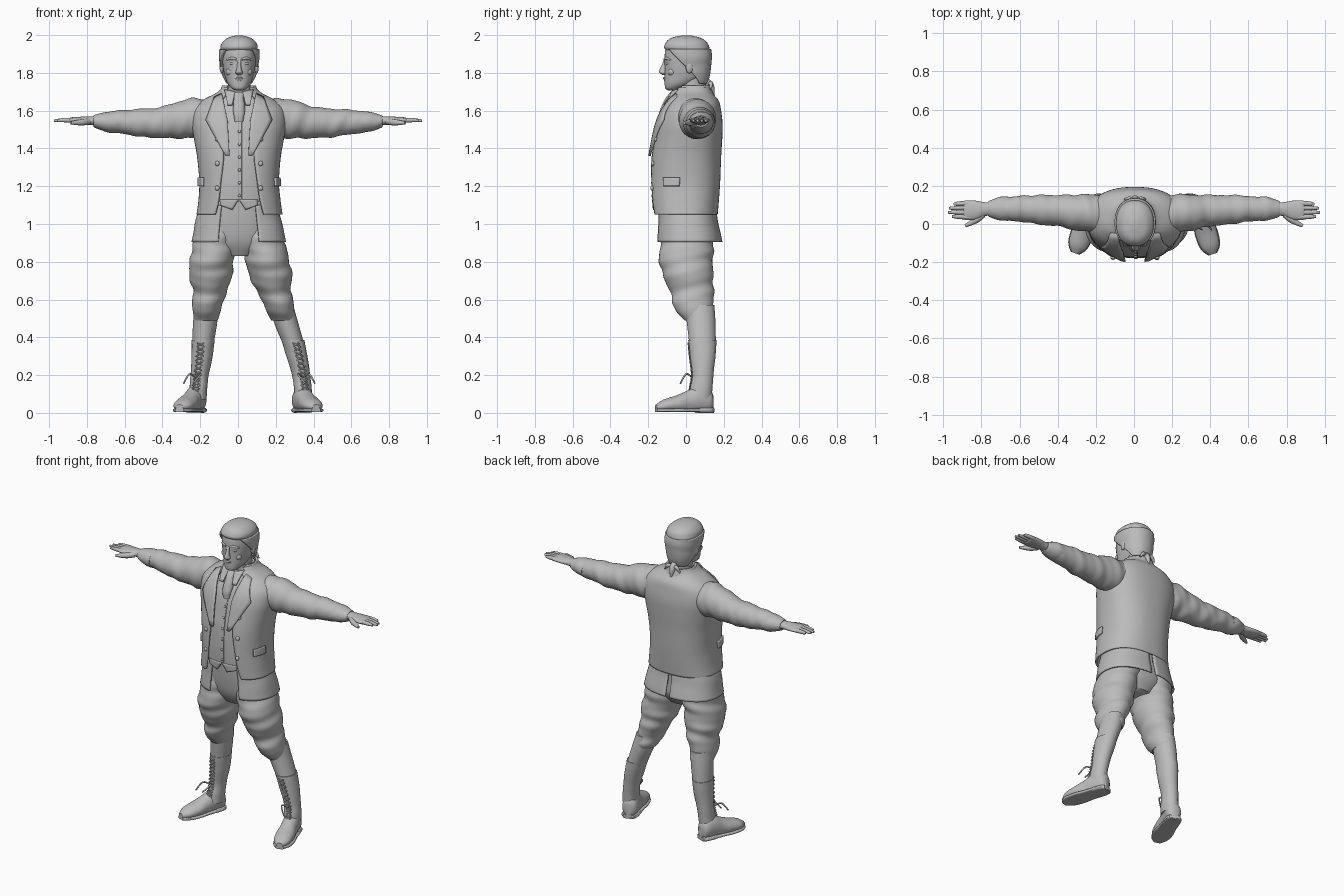
import bpy, bmesh, math
from mathutils import Vector

cube = bpy.data.objects.get("Cube")
if cube:
    bpy.data.objects.remove(cube, do_unlink=True)

clay = bpy.data.materials.new("clay_grey")
clay.use_nodes = True
CLAY_COLOUR = (0.5, 0.5, 0.5, 1)
clay.diffuse_color = CLAY_COLOUR
clay.node_tree.nodes["Principled BSDF"].inputs["Base Color"].default_value = CLAY_COLOUR


def finish(name, bm, thick=0):
    bmesh.ops.recalc_face_normals(bm, faces=bm.faces)
    mesh = bpy.data.meshes.new(name)
    bm.to_mesh(mesh)
    bm.free()
    mesh.materials.append(clay)
    ob = bpy.data.objects.new(name, mesh)
    bpy.context.collection.objects.link(ob)
    if thick:
        mod = ob.modifiers.new("thickness", 'SOLIDIFY')
        mod.thickness = thick
        mod.offset = 0
    return ob


def spline(rows, sub):
    """Smooth interpolation through rows of numbers."""
    out = []
    for i in range(len(rows) - 1):
        a, b, c, d = rows[max(i - 1, 0)], rows[i], rows[i + 1], rows[min(i + 2, len(rows) - 1)]
        for k in range(sub):
            t = k / sub
            out.append([q + t * ((r - p) / 2 + t * ((2 * p - 5 * q + 4 * r - s) / 2
                        + t * (3 * q - p - 3 * r + s) / 2)) for p, q, r, s in zip(a, b, c, d)])
    return out + [list(rows[-1])]


def loft(name, rings, axis='Z', power=2, start=None, end=None, thick=0,
         fold=0, freq=50, floor=None, sub=5, n=40):
    """Skin rings (along, a, b, radius_a, radius_b[, opening angle])."""
    bm = bmesh.new()
    rows = []
    for r in spline(rings, sub):
        c, a, b, ra, rb = r[:5]
        t0 = r[5] if len(r) > 5 else 0
        t1 = 360 - t0
        t0, t1 = (t0 if start is None else start), (t1 if end is None else end)
        closed = t1 - t0 >= 360
        row = []
        for k in range(n):
            t = math.radians(t0 + (t1 - t0) * k / (n if closed else n - 1))
            u, v = [math.copysign(abs(w) ** (2 / power), w) for w in (math.sin(t), -math.cos(t))]
            m = 1 + fold * (math.sin(c * freq + 2 * math.sin(t + c * 3)) + 0.5 * math.sin(c * freq * 1.7 + 3 * math.cos(t)))
            p, q = a + u * ra * m, b + v * rb * m
            co = {'X': (c, p, q), 'Y': (p, c, q), 'Z': (p, q, c)}[axis]
            if floor is not None:
                co = (co[0], co[1], max(co[2], floor))
            row.append(bm.verts.new(co))
        rows.append(row)
    for lo, hi in zip(rows, rows[1:]):
        for k in range(n if closed else n - 1):
            j = (k + 1) % n
            bm.faces.new((lo[k], lo[j], hi[j], hi[k]))
    if closed:
        bm.faces.new(rows[0])
        bm.faces.new(rows[-1])
    return finish(name, bm, thick)


def tube(name, points, radii):
    """Round tapering tube through points."""
    cu = bpy.data.curves.new(name, 'CURVE')
    cu.dimensions, cu.bevel_depth, cu.bevel_resolution, cu.use_fill_caps = '3D', 1, 3, True
    rows = spline([(*p, r) for p, r in zip(points, radii)], 4)
    sp = cu.splines.new('POLY')
    sp.points.add(len(rows) - 1)
    for pt, r in zip(sp.points, rows):
        pt.co, pt.radius = (*r[:3], 1), r[3]
    cu.materials.append(clay)
    ob = bpy.data.objects.new(name, cu)
    bpy.context.collection.objects.link(ob)
    return ob


def ball(name, loc, scale):
    bm = bmesh.new()
    bmesh.ops.create_uvsphere(bm, u_segments=16, v_segments=10, radius=1)
    for v in bm.verts:
        v.co = Vector([c * s + l for c, s, l in zip(v.co, scale, loc)])
    return finish(name, bm)


# Torso clothing
E = 2.4
COAT = [(1.05, .008, -.01, .222, .172, 31), (1.12, .008, -.01, .212, .178, 27),
        (1.22, .006, -.008, .205, .183, 24), (1.35, .005, -.002, .215, .182, 18),
        (1.45, .005, .01, .232, .176, 18), (1.53, .005, .02, .245, .168, 20),
        (1.6, .005, .03, .238, .15, 22), (1.65, .005, .04, .19, .128, 25),
        (1.69, .005, .035, .115, .1, 30), (1.72, .005, .035, .085, .088, 40)]
FINE = spline(COAT, 8)


def coat_at(z, grow=0):
    r = min(FINE, key=lambda row: abs(row[0] - z))
    return (z, r[1], r[2], r[3] + grow, r[4] + grow)


def front(x, z, off):
    """Point on the front of the coat."""
    lo = max([r for r in FINE if r[0] <= z] or FINE[:1], key=lambda r: r[0])
    hi = min([r for r in FINE if r[0] > z] or FINE[-1:], key=lambda r: r[0])
    t = (z - lo[0]) / max(hi[0] - lo[0], 1e-6)
    _, cx, cy, rx, ry, _ = [a + (b - a) * t for a, b in zip(lo, hi)]
    k = min(abs((x - cx) / rx), .98)
    return (x, cy - ry * (1 - k ** E) ** (1 / E) - off, z)


def patch(name, inner, outer, off, thick=.01):
    """Cloth piece between two (x, z) edges laid on the chest."""
    bm = bmesh.new()
    rows = []
    for a, b in zip(*[[(p[0] + (q[0] - p[0]) * k / 5, p[1] + (q[1] - p[1]) * k / 5)
                       for p, q in zip(e, e[1:]) for k in range(6)] for e in (inner, outer)]):
        rows.append([bm.verts.new(front(a[0] + (b[0] - a[0]) * k / 5, a[1] + (b[1] - a[1]) * k / 5, off))
                     for k in range(6)])
    for lo, hi in zip(rows, rows[1:]):
        for k in range(5):
            bm.faces.new((lo[k], lo[k + 1], hi[k + 1], hi[k]))
    bmesh.ops.remove_doubles(bm, verts=bm.verts, dist=1e-5)
    finish(name, bm, thick)


loft("outer_coat", COAT, power=E, thick=.012, n=64)
loft("waistcoat", [(max(z, 1.1), x, y, rx - .014, ry - .014) for z, x, y, rx, ry, _ in COAT[1:]], power=E)
loft("coat_collar", [(1.65, .005, .04, .125, .115, 42), (1.69, .005, .04, .1, .098, 38),
                     (1.73, .005, .04, .083, .085, 48)], thick=.014)
for end, name in ((178, "left_coat_skirt"), (338, "right_coat_skirt")):
    loft(name, [(.905, .003, .015, .245, .172), (1, .003, .008, .226, .16), (1.1, .003, 0, .2, .15)],
         power=E, start=end - 156, end=end, thick=.01, fold=.006, freq=30)
loft("trouser_seat", [(.83, .005, .01, .08, .09), (.9, .005, .01, .16, .13), (1, .005, 0, .185, .14),
                      (1.13, .005, 0, .18, .15)], power=E)
for s, side in ((1, "left"), (-1, "right")):
    mirror = lambda pts: [(x * s + .005, z) for x, z in pts]
    patch(side + "_lapel", mirror([(.09, 1.69), (.06, 1.55), (.05, 1.36)]),
          mirror([(.13, 1.67), (.175, 1.55), (.07, 1.36)]), .014)
    patch(side + "_shirt_collar", mirror([(.02, 1.7), (.035, 1.63)]), mirror([(.075, 1.71), (.06, 1.63)]), .014)
    patch(side + "_waistcoat_point", mirror([(0, 1.13), (.035, 1.075)]), mirror([(.1, 1.13), (.1, 1.1)]), -.014)
    for z in (1.19, 1.32, 1.45):
        ball(side + "_coat_button", front(s * .115 + .005, z, .008), (.013, .01, .013))
    loft(side + "_pocket_flap", [coat_at(1.2, .012), coat_at(1.245, .01)], power=E,
         start=180 - s * 121 if s > 0 else 275, end=85 if s > 0 else 301, thick=.01, n=10)
for k in range(6):
    ball("waistcoat_button", front(.008, 1.15 + k * .068, -.012), (.008, .006, .008))
tube("waistcoat_seam", [front(.018, z, -.013) for z in (1.12, 1.25, 1.4, 1.55)], [.003] * 4)
loft("cravat", [(1.54, .005, -.13, .02, .015), (1.6, .005, -.115, .032, .024),
                (1.66, .005, -.085, .026, .026), (1.7, .005, -.06, .035, .02)], fold=.05, freq=70)
loft("neckcloth", [(1.64, .005, .03, .085, .085), (1.7, .005, .022, .07, .078), (1.725, .005, .02, .066, .075)],
     fold=.02, freq=90)

# Head
HX = .006
loft("neck", [(1.66, HX, .03, .062, .07), (1.74, HX, .03, .06, .068), (1.8, HX, .03, .06, .07)])
loft("head", [(1.708, HX, -.075, .02, .022), (1.718, HX, -.065, .04, .045), (1.745, HX, -.035, .062, .078),
              (1.785, HX, -.008, .076, .105), (1.83, HX, 0, .085, .113), (1.88, HX, .003, .09, .117),
              (1.93, HX, .005, .087, .112), (1.965, HX, .005, .07, .09), (1.988, HX, .003, .025, .035)], power=2.2)
loft("hair_back", [(1.745, HX, .035, .068, .07, 118), (1.79, HX, .02, .085, .1, 100), (1.84, HX, .012, .094, .115, 82),
                   (1.885, HX, .009, .101, .121, 62), (1.925, HX, .006, .1, .121, 42)],
     thick=.014, fold=.006, freq=60, power=2.2)
loft("hair_top", [(1.915, HX, .012, .097, .112), (1.935, HX, .004, .099, .12), (1.96, HX, .002, .09, .11),
                  (1.985, HX, 0, .062, .078), (1.998, HX, .002, .018, .025)], power=2.2, fold=.008, freq=80)
loft("nose", [(1.788, HX, -.112, .008, .01), (1.8, HX, -.12, .02, .02), (1.815, HX, -.12, .015, .021),
              (1.845, HX, -.113, .01, .014), (1.875, HX, -.108, .012, .008)], n=20)
tube("upper_lip", [(HX + x, y, 1.772) for x, y in ((-.028, -.1), (0, -.116), (.028, -.1))], [.004, .006, .004])
tube("lower_lip", [(HX + x, y, 1.762) for x, y in ((-.024, -.096), (0, -.11), (.024, -.096))], [.004, .007, .004])
ball("chin", (HX, -.09, 1.727), (.024, .022, .016))
for s, side in ((1, "left"), (-1, "right")):
    ball(side + "_eye", (HX + s * .036, -.098, 1.85), (.015, .01, .008))
    ball(side + "_cheek", (HX + s * .046, -.074, 1.805), (.024, .022, .022))
    tube(side + "_brow", [(HX + s * x, y, z) for x, y, z in ((.015, -.113, 1.872), (.04, -.103, 1.877), (.066, -.08, 1.868))],
         [.006, .008, .004])
    ball(side + "_ear", (HX + s * .092, .018, 1.832), (.012, .02, .035))
    tube(side + "_hair_ribbon", [(HX, .115, 1.735), (HX + s * .03, .132, 1.745), (HX + s * .055, .13, 1.715)], [.006, .012, .004])
tube("hair_tail", [(HX, .1, 1.76), (HX, .13, 1.73), (HX, .145, 1.68)], [.02, .02, .006])

# Sleeves and hands
ARM = [(.14, .05, 1.55, .1, .1), (.22, .055, 1.56, .1, .106), (.3, .06, 1.553, .094, .1), (.4, .07, 1.538, .082, .083),
       (.5, .075, 1.535, .077, .075), (.6, .08, 1.54, .067, .064), (.68, .08, 1.54, .06, .055), (.71, .08, 1.54, .057, .048)]
CUFF = [(.66, .08, 1.54, .064, .054), (.7, .08, 1.541, .062, .052), (.75, .08, 1.543, .046, .037), (.765, .08, 1.544, .038, .03)]
PALM = [(.72, .08, 1.545, .035, .027), (.78, .078, 1.547, .036, .023), (.83, .073, 1.548, .049, .02),
        (.88, .072, 1.549, .052, .016), (.895, .072, 1.549, .046, .01)]
for s, side in ((1, "left"), (-1, "right")):
    for part, rings, fold in (("sleeve", ARM, .03), ("cuff", CUFF, .015), ("palm", PALM, 0)):
        loft(f"{side}_{part}", [(r[0] * s, *r[1:]) for r in rings], axis='X', fold=fold, sub=8)
    for k, tip in enumerate((.955, .975, .97, .945)):
        y = .036 + k * .024
        tube(side + "_finger", [(s * .86, y, 1.549), (s * .92, y * .95 + .004, 1.55), (s * tip, y * .9 + .007, 1.547)],
             [.013, .012, .007])
    tube(side + "_thumb", [(s * .79, .05, 1.543), (s * .83, .02, 1.538), (s * .885, -.01, 1.535)], [.016, .017, .008])

# Breeches, stockings and boots: the two legs stand differently, so each has its own centre line
LEG = [(1.1, -.09, .1, 0, .1, .13), (.95, -.11, .12, .01, .115, .138), (.83, -.135, .15, 0, .116, .143),
       (.73, -.145, .172, .01, .114, .133), (.65, -.147, .188, .03, .092, .117), (.58, -.162, .215, .038, .08, .108),
       (.53, -.166, .226, .052, .074, .098), (.49, -.17, .238, .07, .06, .08)]
SHIN = [(.57, -.168, .232, .07, .06, .08), (.48, -.174, .254, .08, .064, .076), (.36, -.186, .296, .088, .056, .07)]
BOOT = [(.385, -.185, .29, .087, .061, .075), (.3, -.19, .312, .088, .056, .068), (.2, -.203, .334, .088, .048, .057),
        (.13, -.21, .343, .08, .047, .06), (.07, -.213, .345, .075, .046, .062)]
FOOT = [(0, 0, .06, .02, .04), (-.02, 0, .065, .045, .063), (-.08, 0, .07, .05, .075), (-.14, 0, .055, .051, .062),
        (-.2, 0, .046, .057, .046), (-.27, 0, .038, .049, .032), (-.312, 0, .03, .02, .014)]
for col, side, s, heel, turn in ((2, "left", 1, .322, 17), (1, "right", -1, -.203, -20)):
    pick = lambda rows: [(r[0], r[col], *r[3:]) for r in rows]
    loft(side + "_breeches", pick(LEG), fold=.028, freq=55, sub=8)
    loft(side + "_stocking", pick(SHIN))
    loft(side + "_boot_shaft", pick(BOOT), fold=.008)
    shoe = [loft(side + "_boot_foot", FOOT, axis='Y', floor=.02),
            loft(side + "_sole", [(y, x, .014, w + .004, .01) for y, x, z, w, h in FOOT], axis='Y', power=4),
            loft(side + "_heel", [(-.002, 0, .014, .035, .014), (-.03, 0, .014, .047, .014), (-.085, 0, .014, .05, .014)],
                 axis='Y', power=5)]
    for ob in shoe:
        ob.location = (heel, .14, 0)
        ob.rotation_euler.z = math.radians(turn)
    # crossed laces up the front of the shaft
    shaft = spline(pick(BOOT), 4)[1:14]
    for sign in (-1, 1):
        tube(side + "_lace", [(x + s * .012 + sign * (-1) ** k * .018, y - ry - .001, z)
                              for k, (z, x, y, rx, ry) in enumerate(shaft)], [.004] * len(shaft))
        x, y, z = heel + s * .025, .03, .19
        tube(side + "_lace_bow", [(x, y, z), (x + sign * .03, y - .03, z + .015), (x + s * .035 + sign * .025, y - .06, z - .035)],
             [.004, .005, .004])

# Convert tubes to meshes and shade everything smoothly
bpy.ops.object.select_all(action='DESELECT')
for ob in bpy.context.collection.objects:
    if ob.type == 'CURVE':
        ob.select_set(True)
        bpy.context.view_layer.objects.active = ob
bpy.ops.object.convert(target='MESH')
for ob in bpy.context.collection.objects:
    ob.select_set(ob.type == 'MESH')
bpy.ops.object.shade_smooth_by_angle(angle=math.radians(50))
